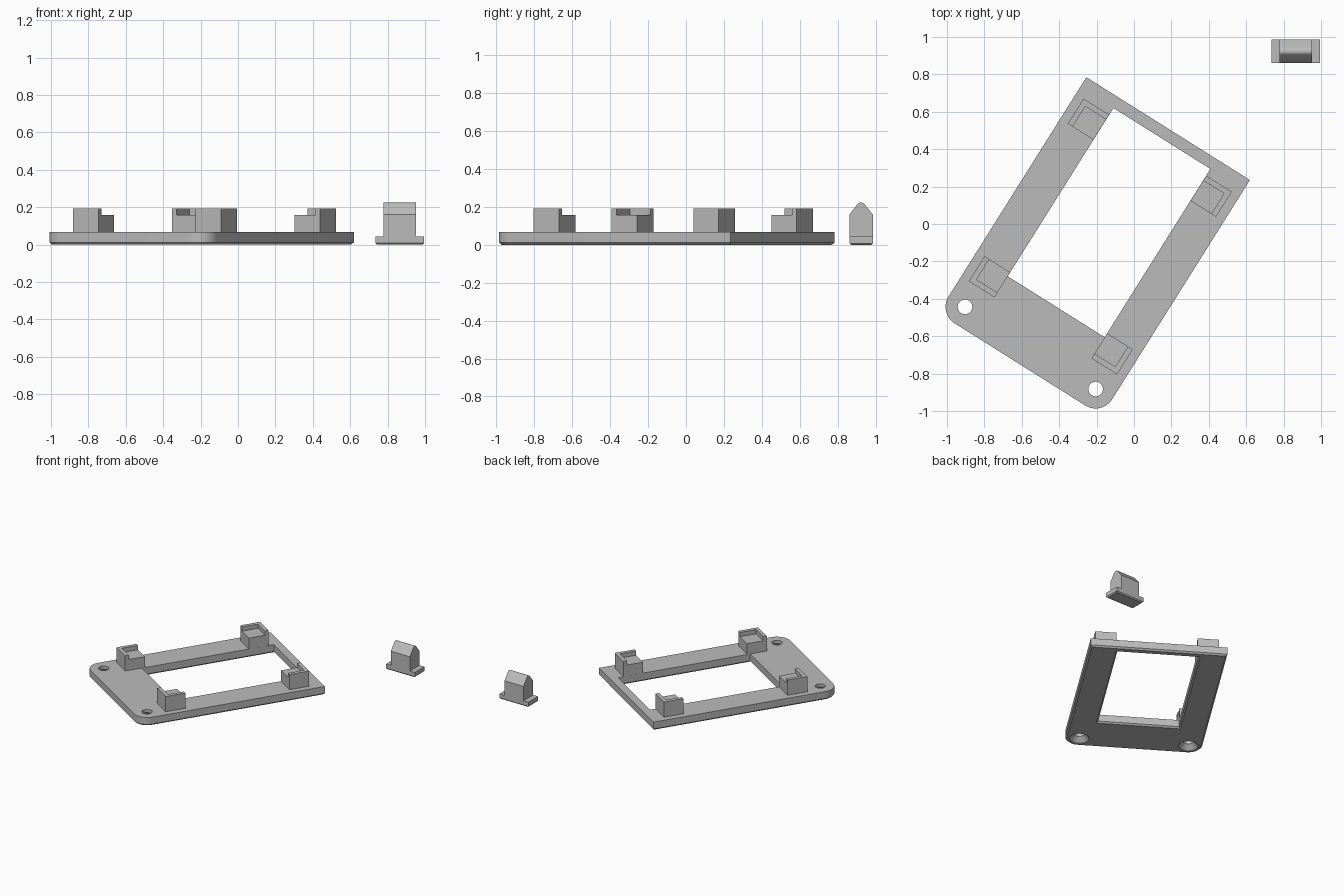
import bpy, bmesh, math

if "Cube" in bpy.data.objects:
    bpy.data.objects.remove(bpy.data.objects["Cube"], do_unlink=True)

grey = bpy.data.materials.new("plain grey")
grey.use_nodes = True
grey.diffuse_color = (0.5, 0.5, 0.5, 1)
grey.node_tree.nodes["Principled BSDF"].inputs["Base Color"].default_value = (0.5, 0.5, 0.5, 1)

FRAME_LOC, FRAME_ROT = (-0.18, -0.067, 0), math.radians(-32.15)
CH = 0.012          # bottom edge chamfer
THICK = 0.068       # plate thickness


def loft(name, stacks, loc=(0, 0, 0), rot=0.0):
    """Solid object from stacks of equal-sized outlines, each a list of (points, z)."""
    bm = bmesh.new()
    for layers in stacks:
        rings = [[bm.verts.new((x, y, z)) for x, y in pts] for pts, z in layers]
        n = len(rings[0])
        for a, b in zip(rings, rings[1:]):
            for i in range(n):
                j = (i + 1) % n
                bm.faces.new((a[i], a[j], b[j], b[i]))
        bm.faces.new(rings[0][::-1])
        bm.faces.new(rings[-1])
    bmesh.ops.recalc_face_normals(bm, faces=bm.faces)
    mesh = bpy.data.meshes.new(name)
    bm.to_mesh(mesh)
    bm.free()
    mesh.materials.append(grey)
    ob = bpy.data.objects.new(name, mesh)
    ob.location, ob.rotation_euler[2] = loc, rot
    bpy.context.scene.collection.objects.link(ob)
    return ob


def rect(x0, x1, y0, y1, d=0.0):
    return [(x0 + d, y0 + d), (x1 - d, y0 + d), (x1 - d, y1 - d), (x0 + d, y1 - d)]


def arc(cx, cy, r, a0, a1, n):
    return [(cx + r * math.cos(math.radians(a0 + (a1 - a0) * i / n)),
             cy + r * math.sin(math.radians(a0 + (a1 - a0) * i / n))) for i in range(n + 1)]


def outline(d=0.0):
    """Plate edge: square at the back, rounded at the front."""
    return (arc(-0.4125, -0.7035, 0.104 - d, 180, 270, 16)
            + arc(0.4125, -0.7035, 0.104 - d, 270, 360, 16)
            + [(0.5165 - d, 0.6815 - d), (-0.5165 + d, 0.6815 - d)])


def smooth(ob, angle=30):
    bpy.ops.object.select_all(action='DESELECT')
    ob.select_set(True)
    bpy.context.view_layer.objects.active = ob
    bpy.ops.object.shade_smooth_by_angle(angle=math.radians(angle))


# Frame plate with its window and two countersunk screw holes
plate = loft("frame_plate", [[(outline(CH), 0), (outline(), CH), (outline(), THICK)]],
             FRAME_LOC, FRAME_ROT)


def window(d=0.0):
    return rect(-0.306, 0.306, -0.4435, 0.619, d)


def circle(x, r):
    return arc(x, -0.7035, r, 0, 360, 40)[:-1]


cuts = [[(window(-2 * CH), -CH), (window(), CH), (window(), 0.1)]]
for x in (-0.4125, 0.4125):
    cuts.append([(circle(x, 0.075), -0.02), (circle(x, 0.075), 0.006),
                 (circle(x, 0.039), 0.042), (circle(x, 0.039), 0.1)])
cutter = loft("opening_cutter", cuts, FRAME_LOC, FRAME_ROT)
cutter.hide_render = True
cutter.hide_viewport = True
cut = plate.modifiers.new("openings", 'BOOLEAN')
cut.operation, cut.solver, cut.object = 'DIFFERENCE', 'EXACT', cutter
bpy.context.view_layer.update()
cut_mesh = bpy.data.meshes.new_from_object(
    plate.evaluated_get(bpy.context.evaluated_depsgraph_get()))
plate.modifiers.clear()
plate.data = cut_mesh
bpy.data.objects.remove(cutter, do_unlink=True)
smooth(plate)

# Four corner posts, each a seat with a raised L-shaped lip on the outer sides
XI, XO, YI, YO, LIP = 0.3065, 0.468, 0.4185, 0.5765, 0.03
for sx, side in ((-1, "right"), (1, "left")):
    for sy, end in ((-1, "front"), (1, "back")):
        def flip(pts):
            return [(sx * x, sy * y) for x, y in pts]
        seat = flip(rect(XI, XO, YI, YO))
        lip = flip([(XO, YI), (XO, YO), (XI, YO), (XI, YO - LIP),
                    (XO - LIP, YO - LIP), (XO - LIP, YI)])
        loft(f"{end}_{side}_post", [[(seat, THICK), (seat, 0.157)],
                                    [(lip, 0.157), (lip, 0.192)]], FRAME_LOC, FRAME_ROT)

# Separate peg: flat foot and an upright body with a rounded gable top
PX, PY, HW = 0.865, 0.9235, 0.062
foot = rect(PX - 0.13, PX + 0.13, PY - HW, PY + HW)
foot_low = rect(PX - 0.13, PX + 0.13, PY - HW, PY + HW, CH * 0.7)
loft("peg_foot", [[(foot_low, 0), (foot, CH * 0.7), (foot, 0.043)]])

# The gable profile (y, z) is swept along x by turning the loft on its side
gable = [(-HW, 0.043), (HW, 0.043), (HW, 0.16)] + arc(0, 0.2, 0.024, 43, 137, 8) + [(-HW, 0.16)]
body = loft("peg_body", [[(gable, -0.086), (gable, 0.086)]], (PX, PY, 0))
body.rotation_euler = (math.radians(90), 0, math.radians(90))
smooth(body)
